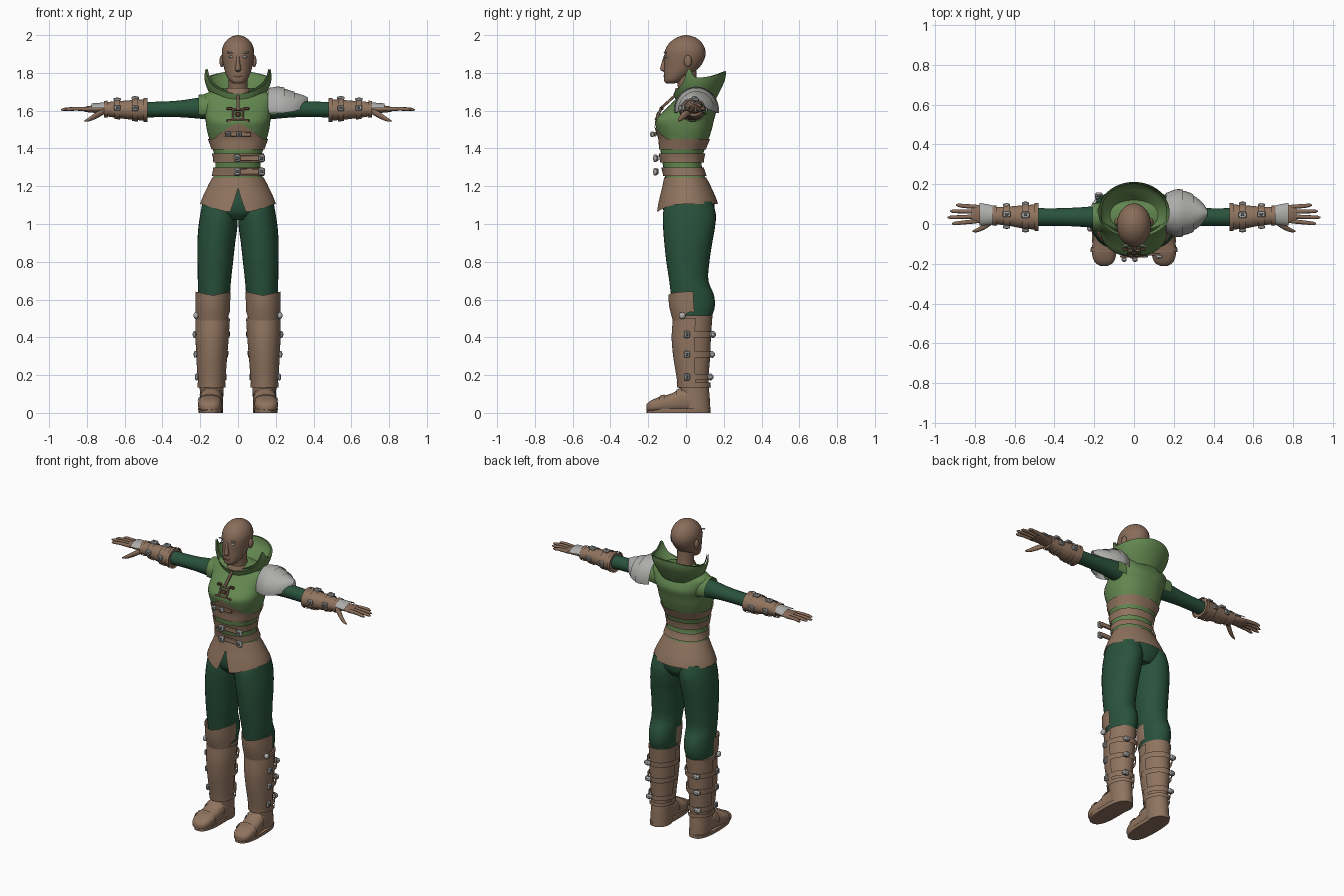
import bpy, bmesh
from math import sin, cos, pi, radians, copysign, exp
from mathutils import Matrix, Vector, Euler

if "Cube" in bpy.data.objects:
    bpy.data.objects.remove(bpy.data.objects["Cube"], do_unlink=True)


def material(name, r, g, b):
    m = bpy.data.materials.new(name)
    m.use_nodes = True
    m.diffuse_color = (r, g, b, 1)
    node = m.node_tree.nodes["Principled BSDF"]
    node.inputs["Base Color"].default_value = (r, g, b, 1)
    node.inputs["Roughness"].default_value = 0.8
    return m


SKIN = material("skin", 0.25, 0.15, 0.1)
LEATHER = material("leather", 0.28, 0.175, 0.115)
DARK = material("dark leather", 0.13, 0.065, 0.04)
GREEN = material("tunic green", 0.125, 0.245, 0.08)
CLOTH = material("dark green cloth", 0.022, 0.085, 0.045)
METAL = material("silver metal", 0.42, 0.42, 0.41)
IRON = material("dull iron", 0.15, 0.15, 0.15)
PALE = material("pale grey", 0.45, 0.45, 0.43)


def finish(name, bm, mat, mirror):
    bmesh.ops.recalc_face_normals(bm, faces=bm.faces)
    mesh = bpy.data.meshes.new(name)
    bm.to_mesh(mesh)
    bm.free()
    mesh.materials.append(mat)
    ob = bpy.data.objects.new(name, mesh)
    bpy.context.collection.objects.link(ob)
    bpy.ops.object.select_all(action="DESELECT")
    ob.select_set(True)
    bpy.context.view_layer.objects.active = ob
    bpy.ops.object.shade_smooth_by_angle(angle=radians(40))
    if mirror:
        ob.modifiers.new("Mirror", "MIRROR")
    return ob


def section(rings, t):
    """Smoothly interpolated cross-section (centre 1, centre 2, radius 1, radius 2)."""
    r = sorted(rings)
    t = min(max(t, r[0][0]), r[-1][0])
    i = max(k for k in range(len(r) - 1) if r[k][0] <= t)
    p, q = r[i], r[i + 1]
    o, s = r[max(i - 1, 0)], r[min(i + 2, len(r) - 1)]
    h = q[0] - p[0]
    k = (t - p[0]) / h
    out = []
    for c in range(1, 5):
        m, n = (q[c] - o[c]) / (q[0] - o[0]) * h, (s[c] - p[c]) / (s[0] - p[0]) * h
        out.append((2*k**3 - 3*k*k + 1) * p[c] + (k**3 - 2*k*k + k) * m
                   + (3*k*k - 2*k**3) * q[c] + (k**3 - k*k) * n)
    return out


def skin(name, rings, mat, lo=None, hi=None, off=0, arc=None, axis="Z", power=2.0,
         n=32, m=24, thick=0, mirror=False):
    """Surface through rings; with an arc or thickness it is an open shell."""
    lo = min(rings)[0] if lo is None else lo
    hi = max(rings)[0] if hi is None else hi
    bm = bmesh.new()
    a0, a1 = arc or (0, 2 * pi)
    count = n + 1 if arc else n
    rows = []
    for j in range(m + 1):
        row = []
        for i in range(count):
            a = a0 + (a1 - a0) * i / n
            low, high = (f(a) if callable(f) else f for f in (lo, hi))
            t = low + (high - low) * j / m
            c1, c2, r1, r2 = section(rings, t)
            u = c1 + (r1 + off) * copysign(abs(cos(a)) ** (2 / power), cos(a))
            v = c2 + (r2 + off) * copysign(abs(sin(a)) ** (2 / power), sin(a))
            row.append(bm.verts.new({"X": (t, u, v), "Y": (u, t, v), "Z": (u, v, t)}[axis]))
        rows.append(row)
    for p, q in zip(rows, rows[1:]):
        for i in range(n):
            k = (i + 1) % count
            bm.faces.new((p[i], p[k], q[k], q[i]))
    if thick:
        bmesh.ops.solidify(bm, geom=bm.faces[:], thickness=thick)
    elif not arc:
        bm.faces.new(rows[0])
        bm.faces.new(rows[-1])
    return finish(name, bm, mat, mirror)


def box(name, loc, size, mat, rot=(0, 0, 0), mirror=False):
    bm = bmesh.new()
    turn = Euler([radians(d) for d in rot]).to_matrix().to_4x4()
    bmesh.ops.create_cube(bm, size=1, matrix=Matrix.LocRotScale(None, None, Vector(size)))
    bmesh.ops.bevel(bm, geom=bm.edges[:], offset=min(size) * 0.25, segments=1, affect="EDGES")
    bmesh.ops.transform(bm, matrix=Matrix.Translation(loc) @ turn, verts=bm.verts)
    return finish(name, bm, mat, mirror)


def ball(name, loc, size, mat, mirror=False):
    bm = bmesh.new()
    bmesh.ops.create_uvsphere(bm, u_segments=16, v_segments=10, radius=1,
                              matrix=Matrix.LocRotScale(Vector(loc), None, Vector(size)))
    return finish(name, bm, mat, mirror)


def buckle(name, loc, size, mirror=False):
    """Metal plate with a darker tongue showing through its middle."""
    thin = min(size)
    box(name, loc, size, METAL, mirror=mirror)
    box(name + "_pin", loc, [s * (1.3 if s == thin else 0.5) for s in size], IRON, mirror=mirror)


# Head, neck and face
skin("head", [(1.743, 0, -.085, .02, .02), (1.755, 0, -.07, .042, .045), (1.79, 0, -.045, .062, .072),
              (1.83, 0, -.022, .075, .094), (1.88, 0, -.008, .084, .108), (1.92, 0, -.004, .085, .106),
              (1.955, 0, -.002, .073, .089), (1.98, 0, 0, .052, .062), (1.994, 0, 0, .028, .033),
              (2, 0, 0, .004, .004)], SKIN, m=44)
skin("neck", [(1.62, 0, .035, .062, .06), (1.72, 0, .01, .05, .052), (1.83, 0, -.005, .052, .058)], SKIN)
skin("nose", [(1.806, 0, -.112, .008, .008), (1.815, 0, -.118, .016, .018), (1.85, 0, -.114, .011, .016),
              (1.895, 0, -.107, .008, .009)], SKIN, n=16, m=12)
ball("ears", (.086, .01, 1.862), (.012, .021, .032), SKIN, True)
ball("lips", (0, -.11, 1.782), (.024, .009, .008), DARK)
ball("eyes", (.035, -.105, 1.885), (.015, .008, .006), PALE, True)
box("eyebrows", (.038, -.107, 1.906), (.044, .009, .007), PALE, (0, -8, -20), True)

# Tunic
TORSO = [(1.19, 0, .002, .15, .118), (1.25, 0, -.005, .13, .105), (1.3, 0, -.018, .12, .102),
         (1.35, 0, -.022, .122, .108), (1.4, 0, -.018, .135, .118), (1.45, 0, -.01, .152, .13),
         (1.5, 0, -.01, .165, .146), (1.55, 0, -.007, .172, .155), (1.6, 0, .022, .178, .137),
         (1.64, 0, .035, .19, .11), (1.675, 0, .04, .195, .085), (1.7, 0, .04, .15, .07),
         (1.72, 0, .04, .08, .055)]
skin("tunic", TORSO, GREEN, power=2.3, n=48, m=48)


def corset_top(a):
    return 1.45 + (.085 * max(0, 1 - abs(cos(a)) / .8) if sin(a) < 0 else 0)


skin("corset", TORSO, LEATHER, 1.395, corset_top, off=.007, power=2.3, n=64, m=12, thick=.006)
for i, (low, high) in enumerate([(1.255, 1.3), (1.325, 1.372)]):
    skin(f"belt_{i}", TORSO, LEATHER, low, high, off=.011, power=2.3, n=48, m=4, thick=.008)
    mid = (low + high) / 2
    box(f"belt_tongue_{i}", (.06, -.152, mid), (.14, .012, .03), LEATHER)
    for x in (-.005, .125):
        buckle(f"belt_buckle_{i}", (x, -.163, mid), (.034, .02, .04))
box("corset_strap", (0, -.163, 1.475), (.14, .012, .022), LEATHER)
for x in (-.05, .005):
    buckle("corset_buckle", (x, -.178, 1.475), (.026, .02, .03))

# Chest clasp and neck lacing
for s in (-1, 1):
    box("clasp_side", (s * .026, -.146, 1.58), (.012, .014, .062), LEATHER, (-25, 0, 0))
    box("clasp_bar", (0, -.146 - s * .012, 1.58 - s * .026), (.062, .014, .012), LEATHER, (-25, 0, 0))
    for t in (-1, 1):
        box("clasp_corner", (s * .045, -.14 - t * .014, 1.58 - t * .032), (.03, .014, .016), DARK)
box("clasp_centre", (0, -.146, 1.58), (.026, .02, .026), DARK, (-25, 0, 0))
box("chest_lace", (0, -.097, 1.645), (.016, .014, .11), LEATHER, (-48, 0, 0))
skin("neck_band", [(1.69, 0, .01, .07, .072), (1.72, 0, .01, .062, .065)], LEATHER, n=32, m=3, thick=.01)


# Standing collar with pointed front corners
def collar_rim(a):
    s = sin(a)
    fall = max(0, -s - .4) / .6
    return 1.775 + .035 * max(0, s) ** 2 + .05 * exp(-((s + .3) / .13) ** 2) - .085 * fall ** .7


skin("collar", [(1.655, 0, .05, .125, .105), (1.71, 0, .055, .16, .128), (1.77, 0, .06, .178, .148),
                (1.83, 0, .06, .178, .152)], GREEN, hi=collar_rim, n=72, m=14, thick=.014)
skin("cowl_lining", [(1.67, 0, .04, .08, .07), (1.72, 0, .05, .13, .1), (1.77, 0, .06, .164, .134),
                     (1.83, 0, .06, .172, .146)], GREEN, hi=collar_rim, n=72, m=14, thick=.004)


# Flared skirt, split at the front
def hem(a):
    s, c = sin(a), abs(cos(a))
    split = .13 * max(0, 1 - c / .2) if s < 0 else 0
    return 1.105 - .045 * max(0, -s) ** 3 + split


skin("skirt", [(1.04, 0, .01, .215, .172), (1.12, 0, .01, .196, .155), (1.2, 0, .003, .16, .128),
               (1.245, 0, -.004, .137, .112)], LEATHER, lo=hem, n=96, m=14, thick=.007)

# Trousers
skin("trouser_seat", [(1.02, 0, .02, .09, .1), (1.06, 0, .015, .165, .13), (1.12, 0, .012, .18, .137),
                      (1.22, 0, .003, .14, .112)], CLOTH)
skin("trouser_legs", [(.46, .13, .035, .07, .088), (.515, .13, .037, .076, .102), (.56, .128, .04, .081, .112),
                      (.62, .127, .035, .084, .114), (.7, .125, .015, .088, .104), (.8, .12, .01, .094, .114),
                      (.9, .115, .012, .1, .127), (.98, .107, .016, .103, .137), (1.05, .1, .018, .1, .14),
                      (1.12, .092, .015, .095, .125)], CLOTH, m=40, mirror=True)

# Boots
SHAFT = [(.0, .14, .055, .06, .075), (.09, .14, .045, .062, .08), (.14, .14, .042, .063, .078),
         (.2, .14, .038, .067, .082), (.3, .139, .034, .074, .094), (.4, .137, .032, .08, .1),
         (.515, .134, .04, .084, .1)]
skin("boot_shafts", SHAFT, LEATHER, m=32, mirror=True)
skin("shin_guards", SHAFT, LEATHER, .145, .5, off=.008, arc=(pi * .96, pi * 2.04), m=16, thick=.008, mirror=True)
skin("knee_guards", [(.47, .135, .035, .088, .1), (.56, .134, .025, .092, .113), (.64, .133, .02, .093, .115)],
     LEATHER, lambda a: .475 + .06 * abs(cos(a)) ** 6, lambda a: .622 + .02 * abs(cos(a)),
     arc=(pi * .95, pi * 2.05), m=10, thick=.01, mirror=True)
ball("knee_rivets", (.222, -.02, .515), (.014, .018, .018), METAL, True)
FOOT = [(-.21, .15, .03, .02, .014), (-.195, .15, .033, .045, .027), (-.15, .15, .042, .061, .039),
        (-.08, .147, .052, .06, .05), (-.02, .143, .066, .058, .064), (.06, .14, .07, .058, .068)]
skin("boot_feet", FOOT, LEATHER, axis="Y", power=2.5, mirror=True)
skin("boot_soles", [(0, .147, -.04, .062, .168), (.022, .147, -.04, .064, .17)], LEATHER,
     power=2.6, m=2, mirror=True)
skin("toe_straps", FOOT, LEATHER, -.14, -.115, off=.006, arc=(0, pi), axis="Y", power=2.5,
     m=2, thick=.008, mirror=True)
skin("instep_straps", FOOT, LEATHER, -.05, -.025, off=.006, arc=(0, pi), axis="Y", power=2.5,
     m=2, thick=.008, mirror=True)
skin("ankle_cuffs", SHAFT, LEATHER, .135, .16, off=.011, m=2, thick=.008, mirror=True)
for z in (.19, .31, .415):
    c1, c2, r1, r2 = section(SHAFT, z)
    skin("boot_strap", SHAFT, LEATHER, z - .017, z + .017, off=.013, arc=(-.4, pi * 1.1), m=2,
         thick=.008, mirror=True)
    buckle("boot_buckle", (c1 + r1 + .012, .005, z), (.016, .03, .036), True)
    buckle("boot_strap_end", (c1 + r1 * .5, c2 + r2 + .01, z), (.04, .03, .028), True)

# Sleeves and shoulder caps
SLEEVE = [(.13, .035, 1.61, .06, .06), (.2, .035, 1.613, .054, .056), (.3, .035, 1.61, .047, .045),
          (.4, .035, 1.607, .044, .041), (.52, .035, 1.605, .045, .042)]
skin("sleeves", SLEEVE, CLOTH, axis="X", mirror=True)
skin("shoulder_caps", SLEEVE, GREEN, .14, .208, off=.016, axis="X", arc=(-.5, pi + .5), m=5,
     thick=.008, mirror=True)

# Bracers
BRACER = [(.485, .035, 1.604, .064, .057), (.56, .036, 1.604, .058, .052), (.64, .04, 1.606, .047, .044),
          (.705, .042, 1.608, .043, .037)]
skin("bracers", BRACER, LEATHER, axis="X", mirror=True)
for low, high in ((.48, .5), (.53, .56), (.625, .655), (.69, .71)):
    skin("bracer_band", BRACER, LEATHER, low, high, off=.007, axis="X", m=2, thick=.007, mirror=True)
for x in (.545, .64):
    c1, c2, r1, r2 = section(BRACER, x)
    buckle("bracer_buckle", (x, c1 - r1 - .008, c2 + .01), (.034, .016, .03), True)
    buckle("bracer_top_buckle", (x, c1 + .01, c2 + r2 + .01), (.04, .032, .016), True)
    buckle("bracer_back_buckle", (x, c1 + r1 + .008, c2), (.034, .016, .03), True)

# Hands
PALM = [(.69, .043, 1.608, .034, .026), (.74, .047, 1.608, .042, .021), (.79, .05, 1.608, .046, .017),
        (.815, .05, 1.607, .042, .012)]
skin("palms", PALM, SKIN, axis="X", mirror=True)
skin("hand_plates", PALM, METAL, .695, .775, off=.012, axis="X", arc=(.2, pi - .2), m=5,
     thick=.008, mirror=True)
for i, tip in enumerate((.895, .925, .937, .915)):
    y = .086 - i * .024
    skin("finger", [(.79, y, 1.608, .011, .012), (.86, y + (1.3 - i) * .004, 1.61, .01, .01),
                    (tip - .008, y + (1.3 - i) * .007, 1.606, .008, .008),
                    (tip, y + (1.3 - i) * .007, 1.605, .003, .003)],
         SKIN, axis="X", n=12, m=10, mirror=True)
skin("thumbs", [(.7, .02, 1.6, .014, .014), (.745, -.008, 1.578, .016, .018), (.785, -.03, 1.556, .011, .012),
                (.812, -.037, 1.545, .004, .004)], SKIN, axis="X", n=14, m=12, mirror=True)

# Layered plate armour on the left shoulder only
PLATE = [(.16, .055, 1.6, .088, .108), (.22, .055, 1.6, .108, .115), (.29, .055, 1.605, .092, .092),
         (.345, .055, 1.62, .052, .062), (.37, .055, 1.645, .014, .025)]
for i, (low, high) in enumerate([(.16, .245), (.2, .3), (.25, .37)]):
    skin(f"left_shoulder_plate_{i}", PLATE, METAL, low, high, off=.012 - i * .006, axis="X",
         arc=(-.1, pi + .1), m=10, thick=.006)
